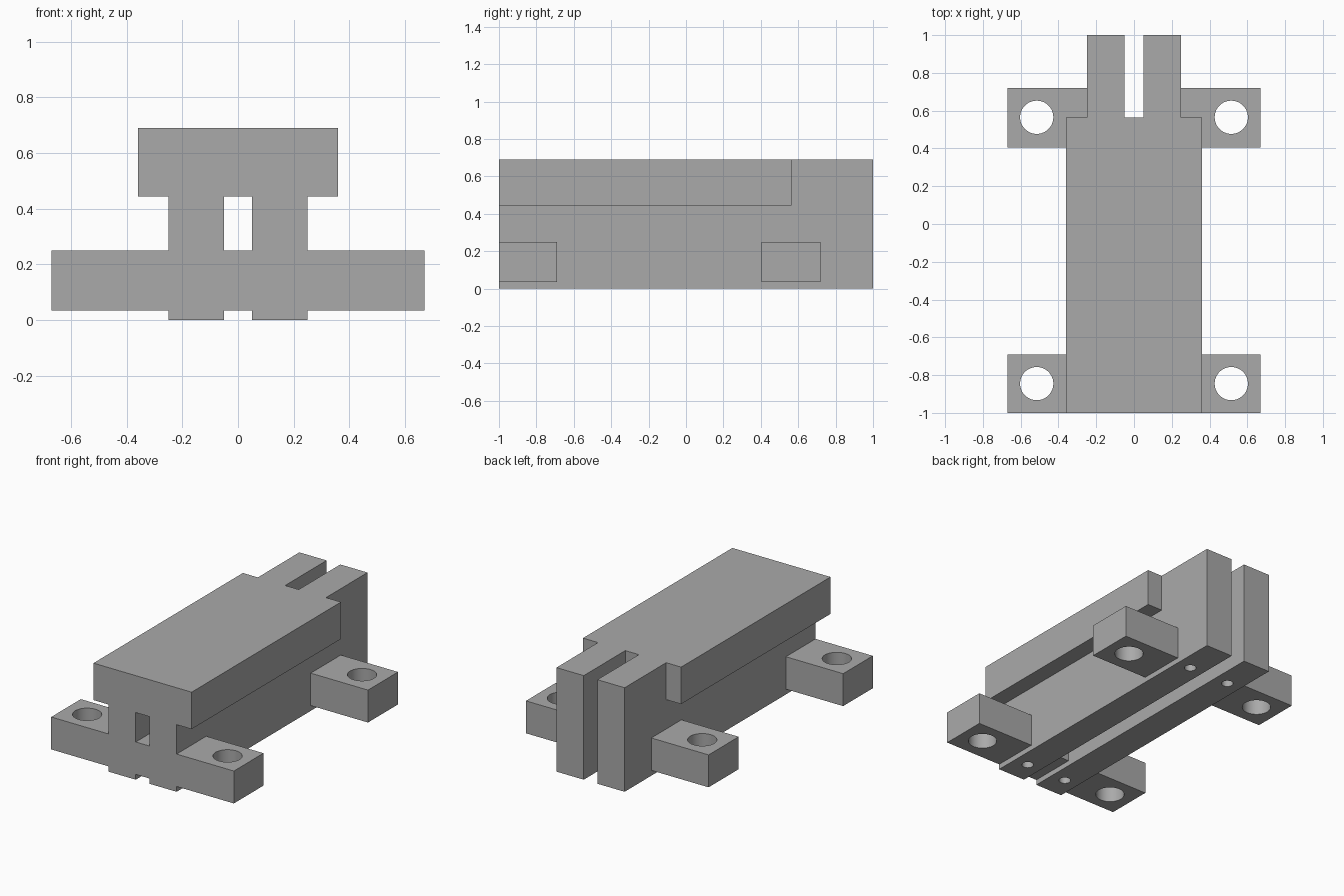
import bpy
import bmesh

cube = bpy.data.objects.get("Cube")
if cube:
    bpy.data.objects.remove(cube, do_unlink=True)

grey = bpy.data.materials.new("plain grey")
grey.use_nodes = True
GREY = (0.4, 0.4, 0.4, 1)
grey.diffuse_color = GREY
grey.node_tree.nodes["Principled BSDF"].inputs["Base Color"].default_value = GREY


def finish(name, bm):
    mesh = bpy.data.meshes.new(name)
    bm.to_mesh(mesh)
    bm.free()
    mesh.materials.append(grey)
    obj = bpy.data.objects.new(name, mesh)
    bpy.context.collection.objects.link(obj)
    return obj


def box(name, x, y, z):
    bm = bmesh.new()
    bmesh.ops.create_cube(bm, size=1)
    for v in bm.verts:
        v.co = [lo + (c + 0.5) * (hi - lo) for c, (lo, hi) in zip(v.co, (x, y, z))]
    return finish(name, bm)


def drill(name, target, x, y, z, radius):
    """Cut a round vertical hole from z[0] to z[1]."""
    bm = bmesh.new()
    bmesh.ops.create_cone(bm, cap_ends=True, segments=48, radius1=radius,
                          radius2=radius, depth=z[1] - z[0])
    bmesh.ops.translate(bm, verts=bm.verts, vec=(x, y, (z[0] + z[1]) / 2))
    cutter = finish(name, bm)
    cutter.hide_render = True
    cutter.hide_set(True)
    cutter.display_type = 'WIRE'
    combine(target, cutter, 'DIFFERENCE')


def combine(target, other, operation):
    mod = target.modifiers.new(other.name, 'BOOLEAN')
    mod.object = other
    mod.operation = operation
    mod.solver = 'EXACT'


def smooth(obj):
    """Apply the cuts, remove the cutters and shade the hole walls smoothly."""
    bpy.context.view_layer.objects.active = obj
    obj.select_set(True)
    for mod in list(obj.modifiers):
        cutter = mod.object
        bpy.ops.object.modifier_apply(modifier=mod.name)
        bpy.data.objects.remove(cutter, do_unlink=True)
    bpy.ops.object.shade_smooth_by_angle()
    obj.select_set(False)


FRONT_HOLE, REAR_HOLE = -0.845, 0.565
LUG_Z = (0.035, 0.25)

# Wide top block, notched to fit between and around the rails
box("top_block", (-0.36, 0.36), (-1, 0.565), (0.445, 0.69))

# Front crossbar, filling the gap between the rails
box("front_crossbar", (-0.05, 0.05), (-1, -0.69), LUG_Z)

for side, s in (("left", 1), ("right", -1)):
    # Long upright rail with two blind screw holes underneath
    rail = box(side + "_rail", sorted((0.05 * s, 0.25 * s)), (-1, 1), (0, 0.69))
    for y in (FRONT_HOLE, 0.72):
        drill("screw_hole", rail, 0.15 * s, y, (-0.1, 0.2), 0.036)
    smooth(rail)

    # Mounting lugs with through holes
    for end, y0, y1, hole in (("front", -1, -0.69, FRONT_HOLE),
                              ("rear", 0.405, 0.72, REAR_HOLE)):
        lug = box(f"{end}_{side}_lug", sorted((0.25 * s, 0.67 * s)), (y0, y1), LUG_Z)
        drill("mount_hole", lug, 0.515 * s, hole, (-0.1, 0.4), 0.088)
        smooth(lug)
